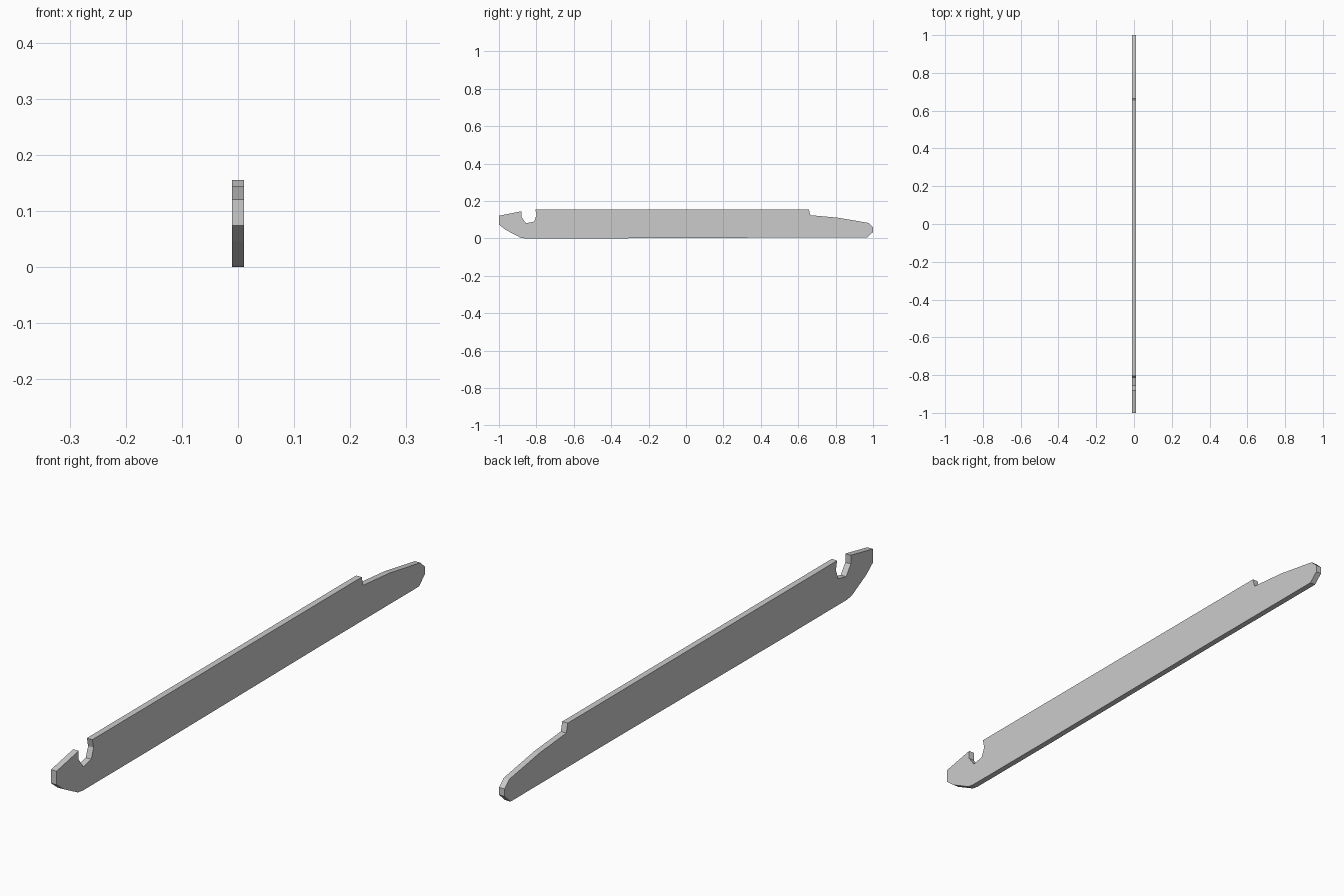
import bpy, bmesh

if "Cube" in bpy.data.objects:
    bpy.data.objects.remove(bpy.data.objects["Cube"])

HALF_THICKNESS = 0.0105

# Side outline (y, z), counter-clockwise from the front tip
outline = [
    (-1.0, 0.121), (-1.0, 0.074), (-0.965, 0.046), (-0.885, 0.004), (-0.86, 0.0),
    (-0.5, 0.0), (0.45, 0.004), (0.968, 0.004),
    # rounded back end
    (1.0, 0.034), (1.0, 0.06), (0.975, 0.083),
    # tapered tang and shoulder
    (0.81, 0.111), (0.665, 0.124), (0.657, 0.155),
    # hooked notch
    (-0.806, 0.155), (-0.799, 0.125), (-0.812, 0.09), (-0.855, 0.081),
    (-0.88, 0.115), (-0.88, 0.145),
]

# Flat plate extruded across x
bm = bmesh.new()
face = bm.faces.new([bm.verts.new((-HALF_THICKNESS, y, z)) for y, z in outline])
ret = bmesh.ops.extrude_face_region(bm, geom=[face])
moved = [v for v in ret["geom"] if isinstance(v, bmesh.types.BMVert)]
bmesh.ops.translate(bm, verts=moved, vec=(2 * HALF_THICKNESS, 0, 0))
bmesh.ops.recalc_face_normals(bm, faces=bm.faces)
mesh = bpy.data.meshes.new("notched_plate")
bm.to_mesh(mesh)
bm.free()
plate = bpy.data.objects.new("notched_plate", mesh)
bpy.context.collection.objects.link(plate)
